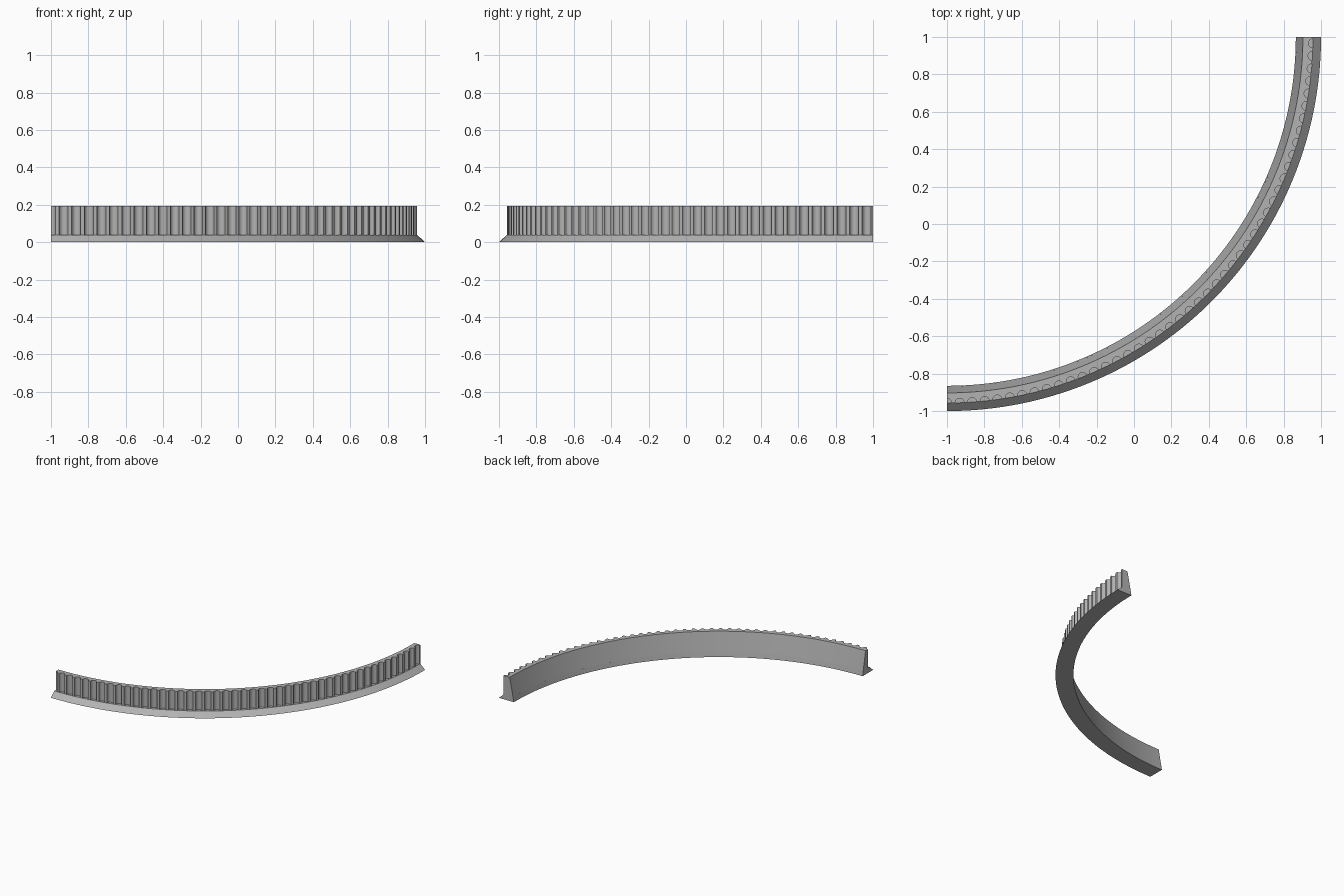
import bpy, bmesh, math

cube = bpy.data.objects.get("Cube")
if cube:
    bpy.data.objects.remove(cube, do_unlink=True)

# One plain stone grey
stone = bpy.data.materials.new("stone_grey")
stone.use_nodes = True
grey = (0.45, 0.45, 0.45, 1)
stone.diffuse_color = grey
stone.node_tree.nodes["Principled BSDF"].inputs["Base Color"].default_value = grey

FOOT_R, RIM_R = 2.0, 1.957           # outer radii of foot and wall
BACK_FOOT, BACK_LEDGE, BACK_TOP = 1.865, 1.872, 1.903
LEDGE_Z, TOP_Z = 0.04, 0.195
PITCH = math.radians(90 / 45.5)      # spacing of the flutes
FLUTE_R, STEPS = 0.024, 10


def sweep(name, samples, section):
    """Sweep a section, which may vary with radius, round the quarter ring."""
    bm = bmesh.new()
    rings = []
    for angle, radius in samples:
        a = angle - math.pi / 2
        rings.append([bm.verts.new((r * math.cos(a) - 1, r * math.sin(a) + 1, z))
                      for r, z in section(radius)])
    n = len(rings[0])
    for p, q in zip(rings, rings[1:]):
        for i in range(n):
            j = (i + 1) % n
            bm.faces.new((p[i], q[i], q[j], p[j]))
    bm.faces.new(rings[0])
    bm.faces.new(rings[-1][::-1])
    bmesh.ops.recalc_face_normals(bm, faces=bm.faces)
    mesh = bpy.data.meshes.new(name)
    bm.to_mesh(mesh)
    bm.free()
    mesh.materials.append(stone)
    ob = bpy.data.objects.new(name, mesh)
    bpy.context.collection.objects.link(ob)
    bpy.ops.object.select_all(action="DESELECT")
    ob.select_set(True)
    bpy.context.view_layer.objects.active = ob
    bpy.ops.object.shade_smooth_by_angle(angle=math.radians(35))


# Foot with a sloping outer edge
sweep("sloped_foot", [(math.radians(i), 0) for i in range(91)],
      lambda r: [(BACK_FOOT, 0), (FOOT_R, 0), (RIM_R, LEDGE_Z), (BACK_LEDGE, LEDGE_Z)])

# Wall with rounded vertical flutes, the first one cut in half by the end
outline = []
for k in range(46):
    for s in range(STEPS + 1):
        t = math.pi * s / STEPS
        angle = k * PITCH - FLUTE_R * math.cos(t) / RIM_R
        if angle > -1e-6:
            outline.append((max(angle, 0), RIM_R - FLUTE_R * math.sin(t)))
outline.append((math.pi / 2, RIM_R))
sweep("fluted_wall", outline,
      lambda r: [(BACK_LEDGE, LEDGE_Z), (r, LEDGE_Z), (r, TOP_Z), (BACK_TOP, TOP_Z)])
